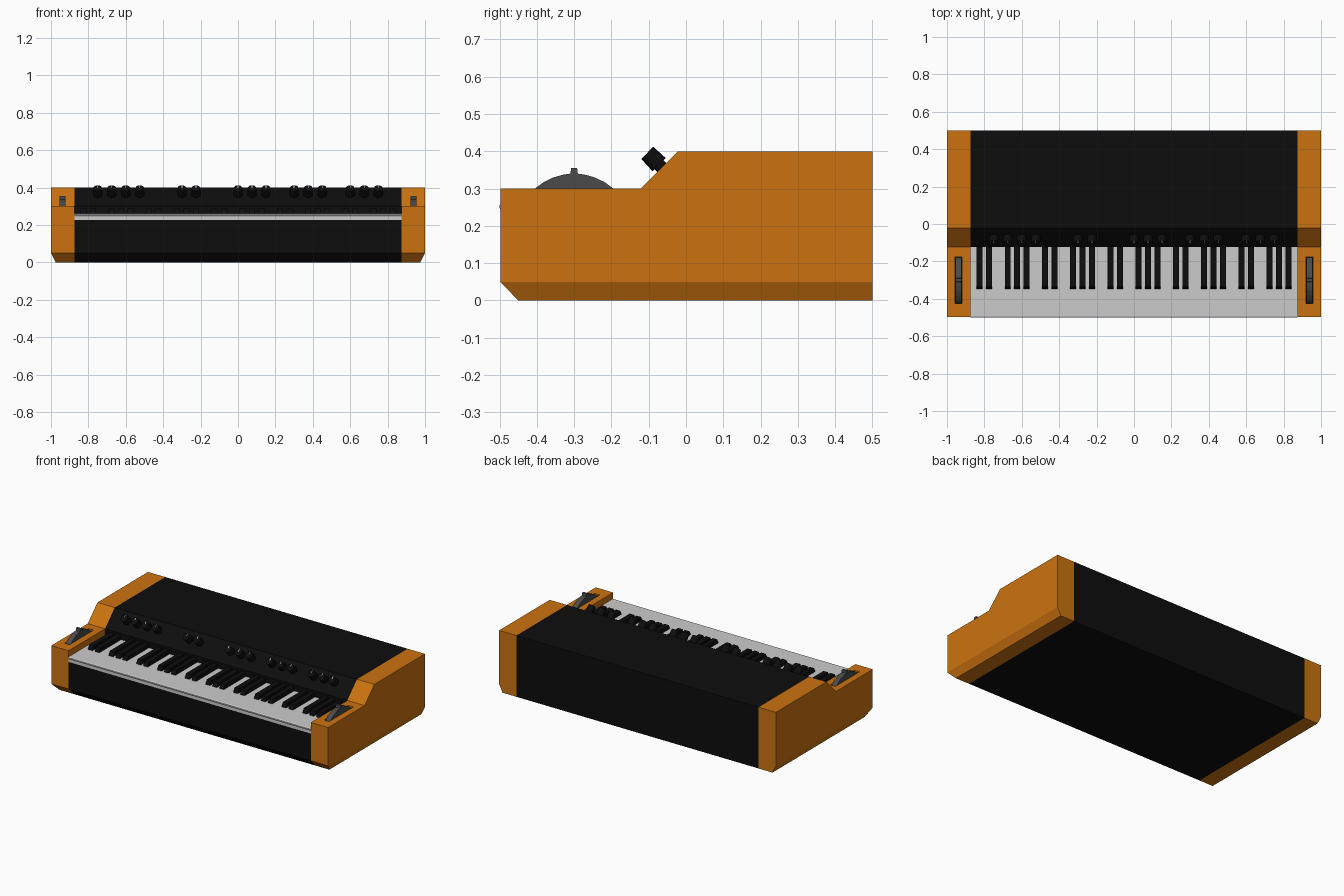
import bpy, bmesh, math
from mathutils import Matrix, Vector

if "Cube" in bpy.data.objects:
    bpy.data.objects.remove(bpy.data.objects["Cube"])


def material(name, rgb):
    m = bpy.data.materials.new(name)
    m.diffuse_color = (*rgb, 1)
    m.use_nodes = True
    m.node_tree.nodes["Principled BSDF"].inputs["Base Color"].default_value = m.diffuse_color
    return m


WOOD = material("orange_wood", (0.6, 0.17, 0.005))
BLACK = material("black", (0.004, 0.004, 0.004))
DARK = material("dark_grey", (0.07, 0.07, 0.07))


def finish(name, bm, mat=None):
    bmesh.ops.recalc_face_normals(bm, faces=bm.faces)
    me = bpy.data.meshes.new(name)
    bm.to_mesh(me)
    bm.free()
    ob = bpy.data.objects.new(name, me)
    bpy.context.collection.objects.link(ob)
    if mat:
        me.materials.append(mat)
    return ob


def prism(profile, x0, x1):
    """Side profile (y, z) extruded along x."""
    bm = bmesh.new()
    face = bm.faces.new([bm.verts.new((x0, y, z)) for y, z in profile])
    out = bmesh.ops.extrude_face_region(bm, geom=[face])["geom"]
    verts = [v for v in out if isinstance(v, bmesh.types.BMVert)]
    bmesh.ops.translate(bm, verts=verts, vec=(x1 - x0, 0, 0))
    return bm


def box(y0, y1, z0, z1, x0, x1):
    return prism([(y0, z0), (y1, z0), (y1, z1), (y0, z1)], x0, x1)


def mirror_x(ob):
    ob.modifiers.new("mirror", "MIRROR").use_axis = (True, False, False)


FRONT, INNER = -0.498, 0.875

# Black case between the cheeks, with sloped control panel
case = [(FRONT, 0.05), (-0.45, 0), (0.5, 0), (0.5, 0.4), (-0.022, 0.4),
        (-0.122, 0.3), (-0.122, 0.227), (FRONT, 0.227)]
finish("case", prism(case, -INNER, INNER), BLACK)

# Wooden end cheeks, chamfered along the lower outer edge
cheek = [(FRONT, 0.05), (-0.45, 0), (0.5, 0), (0.5, 0.4), (-0.022, 0.4),
         (-0.122, 0.3), (FRONT, 0.3)]
bm = prism(cheek, INNER, 1)
bmesh.ops.bisect_plane(bm, geom=bm.verts[:] + bm.edges[:] + bm.faces[:],
                       plane_co=(1, 0, 0.05), plane_no=Vector((2, 0, -1)).normalized(),
                       clear_outer=True)
bmesh.ops.holes_fill(bm, edges=[e for e in bm.edges if e.is_boundary])
cheeks = finish("end_cheeks", bm, WOOD)

# Wheel slots sunk into the cheeks
WX0, WX1 = 0.919, 0.957
cutter = finish("slot_cutter", box(-0.425, -0.175, 0.28, 0.35, WX0, WX1))
cutter.hide_render = True
cutter.display_type = "WIRE"
cut = cheeks.modifiers.new("slot", "BOOLEAN")
cut.object = cutter
cut.solver = "EXACT"
bpy.context.view_layer.objects.active = cheeks
bpy.ops.object.modifier_apply(modifier="slot")
bpy.data.objects.remove(cutter)
mirror_x(cheeks)
mirror_x(finish("slot_floor", box(-0.424, -0.176, 0.276, 0.282, WX0, WX1), BLACK))

# Control wheels: shallow arc with a finger ridge on top
R, CZ, STEPS = 0.158, 0.182, 10
a0 = math.asin((0.28 - CZ) / R)
arc = []
for i in range(STEPS + 1):
    a = a0 + (math.pi - 2 * a0) * i / STEPS
    if i == STEPS // 2:
        arc += [(-0.29, 0.34), (-0.292, 0.355), (-0.308, 0.355), (-0.31, 0.34)]
    else:
        arc.append((-0.3 + R * math.cos(a), CZ + R * math.sin(a)))
mirror_x(finish("control_wheels", prism(arc, WX0 + 0.002, WX1 - 0.002), DARK))

# White key bed with a softened front lip
lip = [(-0.122, 0.227), (-0.122, 0.26), (-0.494, 0.26), (-0.5, 0.256),
       (-0.501, 0.25), (-0.498, 0.245), (-0.498, 0.227)]
finish("white_keys", prism(lip, -INNER, INNER))

# Black keys, five octaves
KEY = 2 * INNER / 35
bm = bmesh.new()
for octave in range(5):
    for n in (1, 2, 4, 5, 6):
        x = -INNER + (octave * 7 + n) * KEY
        part = prism([(-0.122, 0.255), (-0.122, 0.287), (-0.335, 0.287), (-0.35, 0.255)],
                     x - 0.016, x + 0.016)
        me = bpy.data.meshes.new("tmp")
        part.to_mesh(me)
        part.free()
        bm.from_mesh(me)
        bpy.data.meshes.remove(me)
finish("black_keys", bm, BLACK)

# Knobs standing square to the sloped panel, each with a pale pointer
TILT = Matrix.Rotation(math.radians(45), 4, "X")
groups = [(-0.75, 4), (-0.3, 2), (0, 3), (0.3, 3), (0.6, 3)]
knobs, pointers = bmesh.new(), bmesh.new()
for start, count in groups:
    for i in range(count):
        base = Matrix.Translation((start + 0.075 * i, -0.065, 0.357)) @ TILT
        for r1, r2, z0, z1 in ((0.017, 0.017, -0.005, 0.012), (0.025, 0.023, 0.01, 0.055)):
            bmesh.ops.create_cone(knobs, cap_ends=True, segments=24, radius1=r1, radius2=r2,
                                  depth=z1 - z0,
                                  matrix=base @ Matrix.Translation((0, 0, (z0 + z1) / 2)))
        bmesh.ops.create_cube(pointers, size=1, matrix=base
                              @ Matrix.Translation((0, 0.012, 0.055))
                              @ Matrix.Diagonal((0.004, 0.018, 0.002, 1)))
knob_ob = finish("knobs", knobs, BLACK)
finish("knob_pointers", pointers)
bpy.ops.object.select_all(action="DESELECT")
knob_ob.select_set(True)
bpy.context.view_layer.objects.active = knob_ob
bpy.ops.object.shade_smooth_by_angle(angle=math.radians(35))
